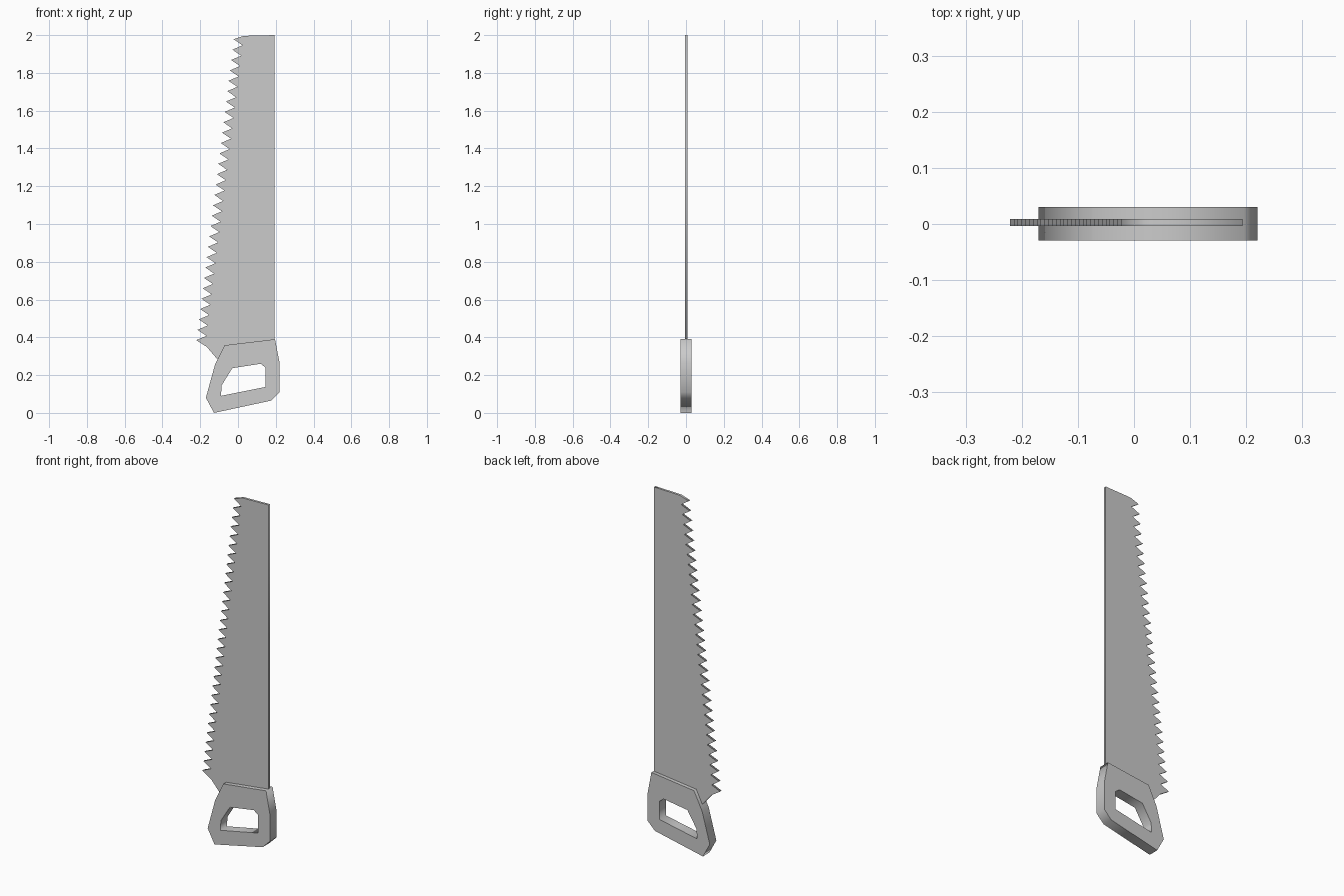
import bpy
from math import pi

if "Cube" in bpy.data.objects:
    bpy.data.objects.remove(bpy.data.objects["Cube"])


def plate(name, loops, y_front, y_back):
    """Flat plate cut from closed x/z outlines; inner loops become holes."""
    curve = bpy.data.curves.new(name + "_outline", 'CURVE')
    curve.dimensions = '2D'
    curve.fill_mode = 'BOTH'
    curve.extrude = (y_back - y_front) / 2
    for loop in loops:
        spline = curve.splines.new('POLY')
        spline.points.add(len(loop) - 1)
        for point, (x, z) in zip(spline.points, loop):
            point.co = (x, z, 0, 1)
        spline.use_cyclic_u = True
    obj = bpy.data.objects.new(name, curve)
    bpy.context.collection.objects.link(obj)
    obj.rotation_euler.x = pi / 2
    obj.location.y = (y_front + y_back) / 2
    bpy.ops.object.select_all(action='DESELECT')
    obj.select_set(True)
    bpy.context.view_layer.objects.active = obj
    bpy.ops.object.convert(target='MESH')
    return bpy.context.view_layer.objects.active


# Handle with a grip opening
handle = [(-0.127, 0), (0.175, 0.065), (0.22, 0.11), (0.22, 0.265),
          (0.196, 0.39), (-0.071, 0.358), (-0.122, 0.255), (-0.17, 0.08)]
grip_hole = [(-0.09, 0.09), (0.145, 0.137), (0.145, 0.24), (0.12, 0.26),
             (-0.03, 0.237), (-0.087, 0.145)]
plate("handle", [handle, grip_hole], -0.029, 0.03)

# Blade: straight back edge, sloping row of teeth from tip to heel
TEETH = 30
tip_top, tip_heel = (-0.023, 1.978), (-0.221, 0.385)
step_x = (tip_heel[0] - tip_top[0]) / (TEETH - 1)
step_z = (tip_heel[1] - tip_top[1]) / (TEETH - 1)
blade = [(0.193, 0.32), (0.193, 2.0), (0.03, 1.996)]
for i in range(TEETH):
    x, z = tip_top[0] + i * step_x, tip_top[1] + i * step_z
    blade.append((x, z))
    if i < TEETH - 1:
        blade.append((x + 0.047, z - 0.032))
# Heel runs down into the handle
blade += [(-0.166, 0.35), (-0.11, 0.285), (-0.06, 0.285)]
plate("blade", [blade], -0.004, 0.009)
